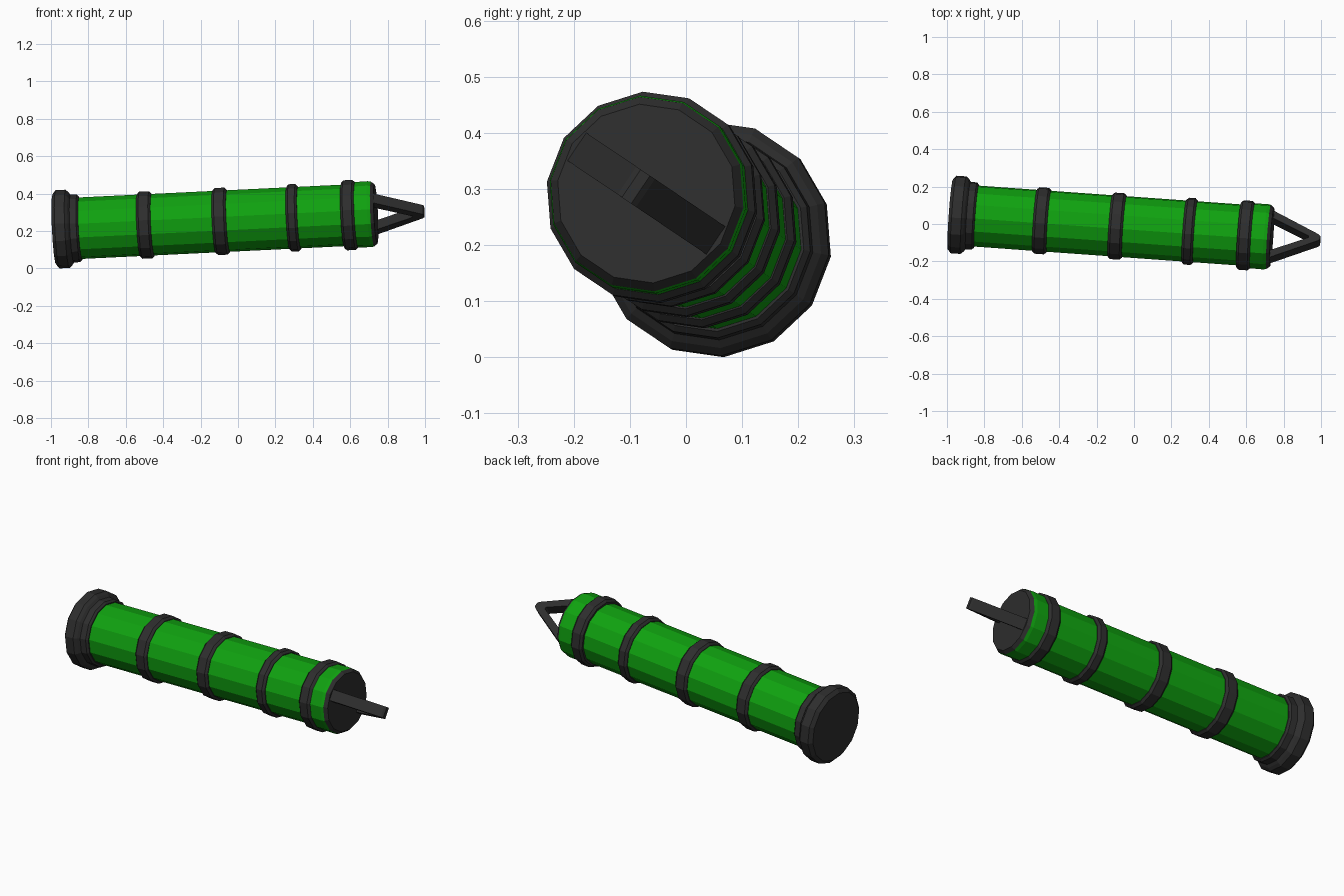
import bpy, bmesh, math
from mathutils import Vector

if "Cube" in bpy.data.objects:
    bpy.data.objects.remove(bpy.data.objects["Cube"])

SIDES = 14

# Tilted frame: AXIS runs along the tube, E1 is the handle's width direction
ORIGIN = Vector((0, -0.018, 0.256))
AXIS = Vector((1, -0.0715, 0.0485)).normalized()
a = math.radians(-34)
E1 = Vector((0, math.cos(a), math.sin(a)))
E1 = (E1 - AXIS * E1.dot(AXIS)).normalized()
E2 = AXIS.cross(E1)


def place(s, u, v):
    return ORIGIN + AXIS * s + E1 * u + E2 * v


def material(name, rgb):
    m = bpy.data.materials.new(name)
    m.diffuse_color = (*rgb, 1)
    m.use_nodes = True
    m.node_tree.nodes["Principled BSDF"].inputs["Base Color"].default_value = m.diffuse_color
    return m


GREEN = material("green", (0.005, 0.36, 0.005))
DARK = material("charcoal", (0.027, 0.027, 0.027))


def finish(name, bm, mat):
    bmesh.ops.recalc_face_normals(bm, faces=bm.faces)
    me = bpy.data.meshes.new(name)
    bm.to_mesh(me)
    bm.free()
    me.materials.append(mat)
    ob = bpy.data.objects.new(name, me)
    bpy.context.collection.objects.link(ob)
    return ob


def lathe(name, profile, mat):
    """Closed low-poly solid from (distance along axis, radius) pairs."""
    bm = bmesh.new()
    rings = []
    for s, r in profile:
        rings.append([bm.verts.new(place(s, r * math.cos(t), r * math.sin(t)))
                      for t in (2 * math.pi * i / SIDES for i in range(SIDES))])
    for p, q in zip(rings, rings[1:]):
        for i in range(SIDES):
            j = (i + 1) % SIDES
            bm.faces.new((p[i], p[j], q[j], q[i]))
    bm.faces.new(rings[0])
    bm.faces.new(rings[-1])
    return finish(name, bm, mat)


def band(name, centre, width, radius, mat, c=0.012):
    h = width / 2
    return lathe(name, [(centre - h, radius - c), (centre - h + c, radius),
                        (centre + h - c, radius), (centre + h, radius - c)], mat)


# Main tube
lathe("tube", [(-0.9, 0.165), (0.6, 0.165)], GREEN)

# Wide base cap with stepped collar
lathe("base_cap", [(-0.985, 0.19), (-0.968, 0.21), (-0.915, 0.21), (-0.9, 0.197),
                   (-0.89, 0.183), (-0.855, 0.181), (-0.845, 0.17)], DARK)

# Rings around the tube
for i, (x, w, r) in enumerate([(-0.495, 0.076, 0.18), (-0.09, 0.076, 0.18),
                               (0.299, 0.06, 0.181), (0.599, 0.073, 0.188)]):
    band(f"ring_{i + 1}", x, w, r, DARK)

# Green end section and dark end plate
lathe("end_section", [(0.6, 0.175), (0.705, 0.177), (0.722, 0.174)], GREEN)
lathe("end_plate", [(0.715, 0.17), (0.722, 0.174), (0.74, 0.16)], DARK)

# Triangular loop handle: outer and inner outline extruded across its width
outer = [(0.73, 0.155), (0.99, 0.02), (0.999, 0.01),
         (0.999, -0.01), (0.99, -0.02), (0.73, -0.155)]
inner = [(0.73, 0.108), (0.935, 0.006), (0.937, 0.003),
         (0.937, -0.003), (0.935, -0.006), (0.73, -0.108)]
bm = bmesh.new()
loops = [[[bm.verts.new(place(s, u, v)) for s, u in line] for line in (outer, inner)]
         for v in (-0.03, 0.03)]
(o0, i0), (o1, i1) = loops
for k in range(5):
    for p, q in ((o0, i0), (i0, i1), (i1, o1), (o1, o0)):
        bm.faces.new((p[k], p[k + 1], q[k + 1], q[k]))
for k in (0, 5):
    bm.faces.new((o0[k], i0[k], i1[k], o1[k]))
finish("handle", bm, DARK)
